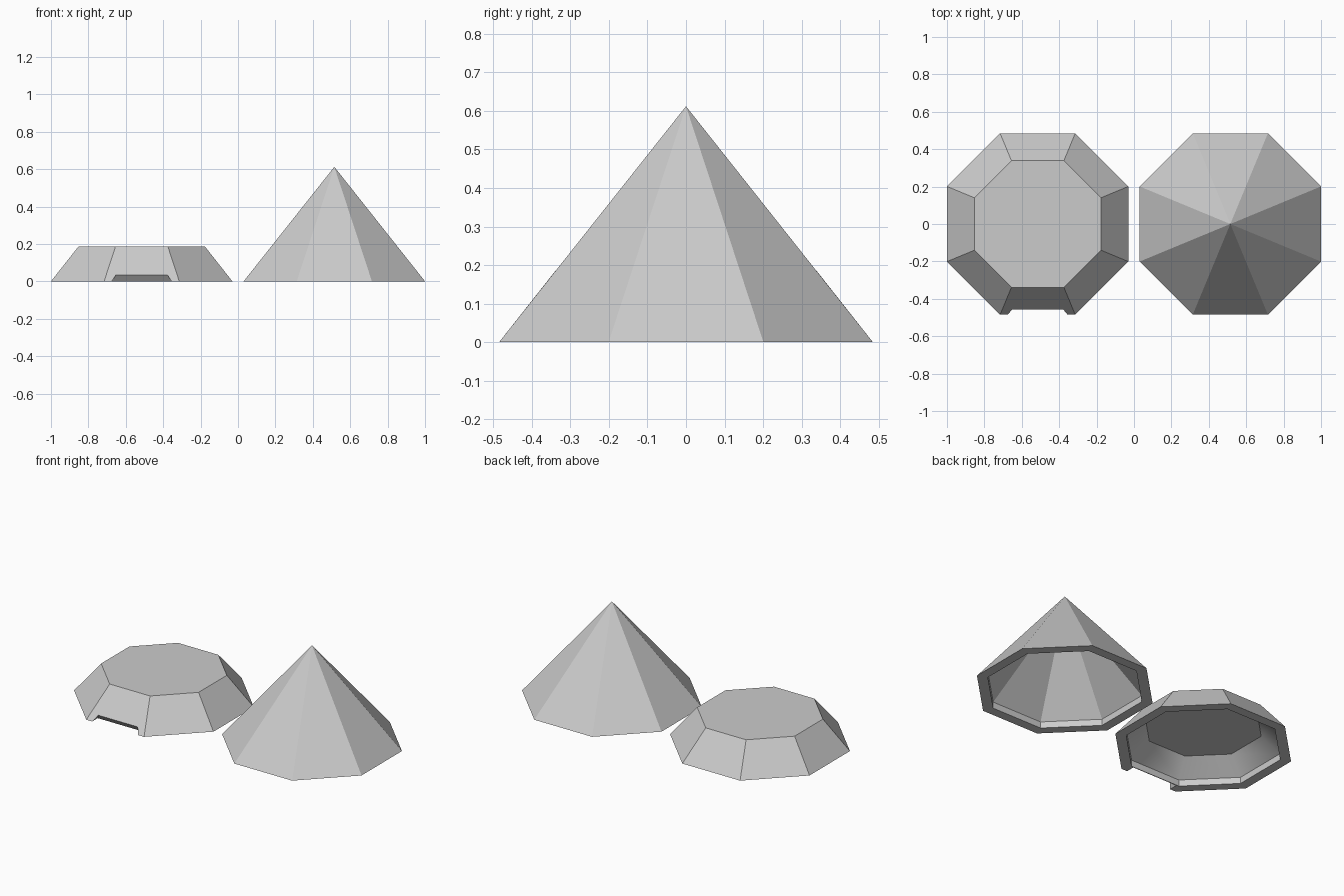
import bpy, bmesh
from math import pi, cos, sin

if "Cube" in bpy.data.objects:
    bpy.data.objects.remove(bpy.data.objects["Cube"], do_unlink=True)

gray = bpy.data.materials.new("light gray")
gray.use_nodes = True
gray.diffuse_color = (0.6, 0.6, 0.6, 1)
gray.node_tree.nodes["Principled BSDF"].inputs["Base Color"].default_value = (0.6, 0.6, 0.6, 1)

SIDES = 8
CENTRE = 0.515


def link(name, bm):
    bmesh.ops.recalc_face_normals(bm, faces=bm.faces)
    mesh = bpy.data.meshes.new(name)
    bm.to_mesh(mesh)
    bm.free()
    obj = bpy.data.objects.new(name, mesh)
    bpy.context.collection.objects.link(obj)
    mesh.materials.append(gray)
    return obj


def octagon_shell(name, x, profile, smooth_band=None):
    """Spin a profile of (apothem, z) into an eight-sided shell."""
    bm = bmesh.new()
    rings = []
    for a, z in profile:
        r = a / cos(pi / SIDES)
        angles = [2 * pi * (i + 0.5) / SIDES for i in range(SIDES)]
        count = SIDES if a > 0 else 1
        rings.append([bm.verts.new((x + r * cos(t), r * sin(t), z)) for t in angles[:count]])
    for band, (low, high) in enumerate(zip(rings, rings[1:])):
        for i in range(SIDES):
            j = (i + 1) % SIDES
            corners = [low[i % len(low)], low[j % len(low)],
                       high[j % len(high)], high[i % len(high)]]
            face = bm.faces.new(list(dict.fromkeys(corners)))
            face.smooth = band == smooth_band
    # Flat caps where the profile does not end in a point
    for ring in (rings[0], rings[-1]):
        if len(ring) > 1:
            bm.faces.new(ring)
    return link(name, bm)


# Pointed upper shell: outer apex, rim, short upright lip, inner apex
octagon_shell("pointed_shell", CENTRE,
              [(0, 0.612), (0.485, 0), (0.425, 0), (0.425, 0.04), (0, 0.57)])

# Flat-topped lower shell
base = octagon_shell("flat_shell", -CENTRE,
                     [(0.339, 0.185), (0.485, 0), (0.425, 0), (0.425, 0.04), (0.32, 0.135)],
                     smooth_band=3)

# Finger notch: a shallow wedge cut from the front rim
bm = bmesh.new()
loops = []
for half, back, z in ((0.173, -0.414, -0.02), (0.137, -0.457, 0.035)):
    loops.append([bm.verts.new((-CENTRE + s * half, y, z))
                  for s, y in ((-1, -0.6), (1, -0.6), (1, back), (-1, back))])
bottom, top = loops
bm.faces.new(bottom)
bm.faces.new(top)
for i in range(4):
    j = (i + 1) % 4
    bm.faces.new([bottom[i], bottom[j], top[j], top[i]])
cutter = link("notch_cutter", bm)
cutter.hide_render = True

cut = base.modifiers.new("finger_notch", 'BOOLEAN')
cut.operation = 'DIFFERENCE'
cut.solver = 'EXACT'
cut.object = cutter
bpy.context.view_layer.objects.active = base
bpy.ops.object.modifier_apply(modifier=cut.name)
bpy.data.objects.remove(cutter, do_unlink=True)
